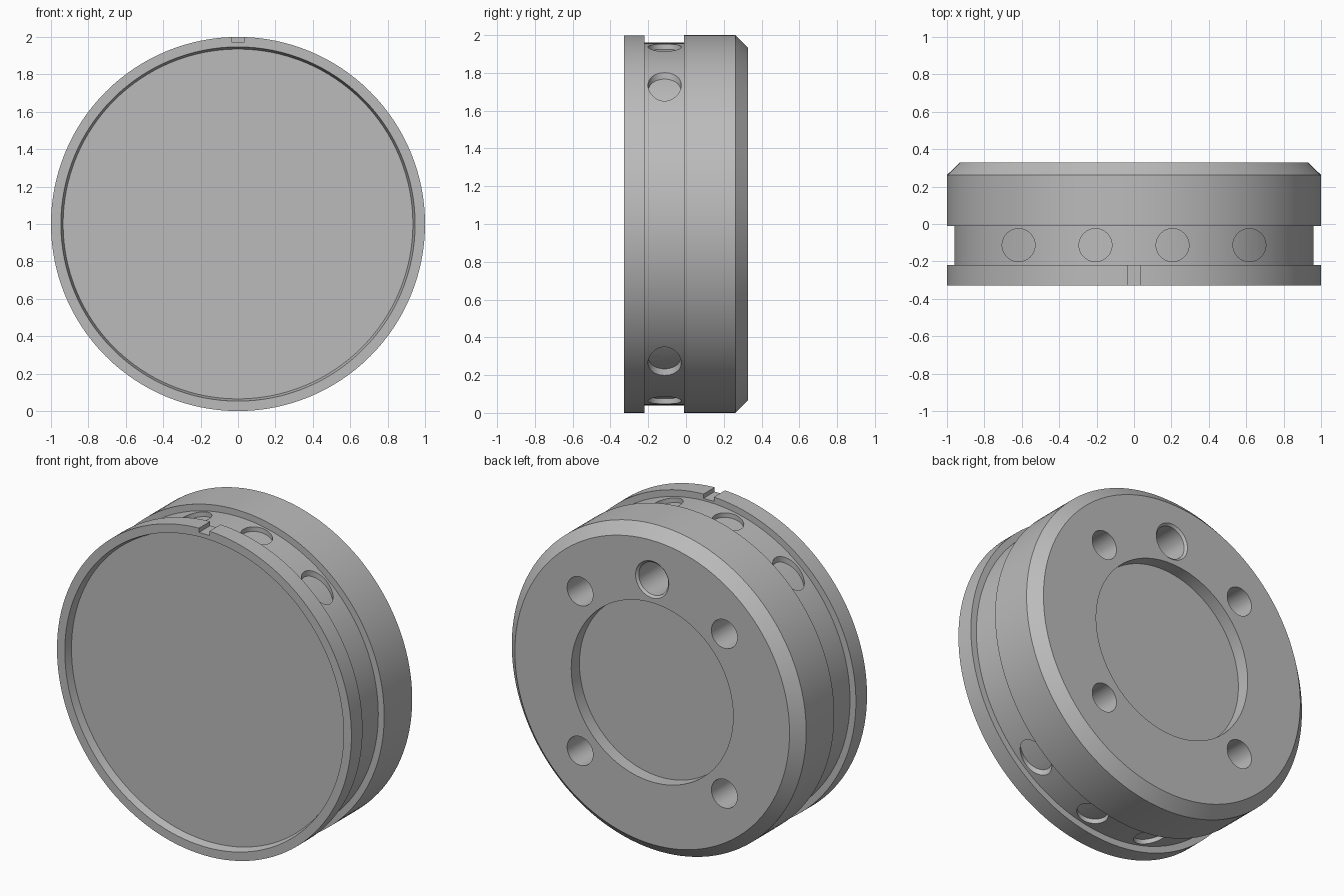
import bpy, bmesh, math
from mathutils import Matrix

if "Cube" in bpy.data.objects:
    bpy.data.objects.remove(bpy.data.objects["Cube"])

grey = bpy.data.materials.new("plain grey")
grey.diffuse_color = (0.5, 0.5, 0.5, 1)
grey.use_nodes = True
grey.node_tree.nodes["Principled BSDF"].inputs["Base Color"].default_value = grey.diffuse_color


def lathe(name, profile, matrix=Matrix(), n=128):
    """Solid of revolution about the y axis from (radius, y) points, capped at both ends."""
    bm = bmesh.new()
    rings = [[bm.verts.new((r * math.sin(2 * math.pi * i / n), y,
                            r * math.cos(2 * math.pi * i / n))) for i in range(n)]
             for r, y in profile]
    for a, b in zip(rings, rings[1:]):
        for i in range(n):
            j = (i + 1) % n
            bm.faces.new((a[i], a[j], b[j], b[i]))
    bm.faces.new(rings[0])
    bm.faces.new(rings[-1])
    return finish(name, bm, matrix)


def finish(name, bm, matrix):
    bmesh.ops.transform(bm, matrix=matrix, verts=bm.verts)
    bmesh.ops.recalc_face_normals(bm, faces=bm.faces)
    mesh = bpy.data.meshes.new(name)
    bm.to_mesh(mesh)
    bm.free()
    mesh.materials.append(grey)
    ob = bpy.data.objects.new(name, mesh)
    bpy.context.collection.objects.link(ob)
    return ob


def cut(target, cutter, remove=True):
    mod = target.modifiers.new("cut", 'BOOLEAN')
    mod.operation, mod.solver, mod.object = 'DIFFERENCE', 'EXACT', cutter
    bpy.context.view_layer.objects.active = target
    bpy.ops.object.modifier_apply(modifier=mod.name)
    if remove:
        bpy.data.objects.remove(cutter)


def at(x, y, z):
    return Matrix.Translation((x, y, z))


# Drum: front recess, rim, groove, main band, back chamfer and back pocket
drum = lathe("round_housing", [
    (0.935, -0.28), (0.947, -0.328), (1, -0.328), (1, -0.22), (0.96, -0.22),
    (0.96, -0.01), (1, -0.01), (1, 0.262), (0.933, 0.328),
    (0.55, 0.328), (0.55, 0.248)], at(0, 0, 1))

# Shallow vertical holes in the groove, top and bottom, with curved floors
core = lathe("hole_floor", [(0.932, -0.6), (0.932, 0.6)], at(0, 0, 1))
for x in (-0.617, -0.206, 0.206, 0.617):
    hole = lathe("groove_hole", [(0.088, -1.3), (0.088, 1.3)],
                 at(x, -0.113, 1) @ Matrix.Rotation(math.pi / 2, 4, 'X'), 48)
    cut(hole, core, remove=False)
    cut(drum, hole)
bpy.data.objects.remove(core)

# Four back bolt holes
for sx in (-1, 1):
    for sz in (-1, 1):
        cut(drum, lathe("bolt_hole", [(0.088, 0.0), (0.088, 0.5)],
                        at(sx * 0.49, 0, 1 + sz * 0.49), 48))

# Larger back port with a small countersink
cut(drum, lathe("port", [(0.1, 0.0), (0.1, 0.315), (0.113, 0.328), (0.113, 0.5)],
                at(0, 0, 1.693), 48))

# Notch at the top of the front rim
bm = bmesh.new()
bmesh.ops.create_cube(bm, size=1)
notch = finish("notch", bm, at(0, -0.3, 2.073) @ Matrix.Diagonal((0.07, 0.17, 0.2, 1)))
cut(drum, notch)

bpy.ops.object.select_all(action='DESELECT')
drum.select_set(True)
bpy.context.view_layer.objects.active = drum
bpy.ops.object.shade_smooth_by_angle(angle=math.radians(30))
